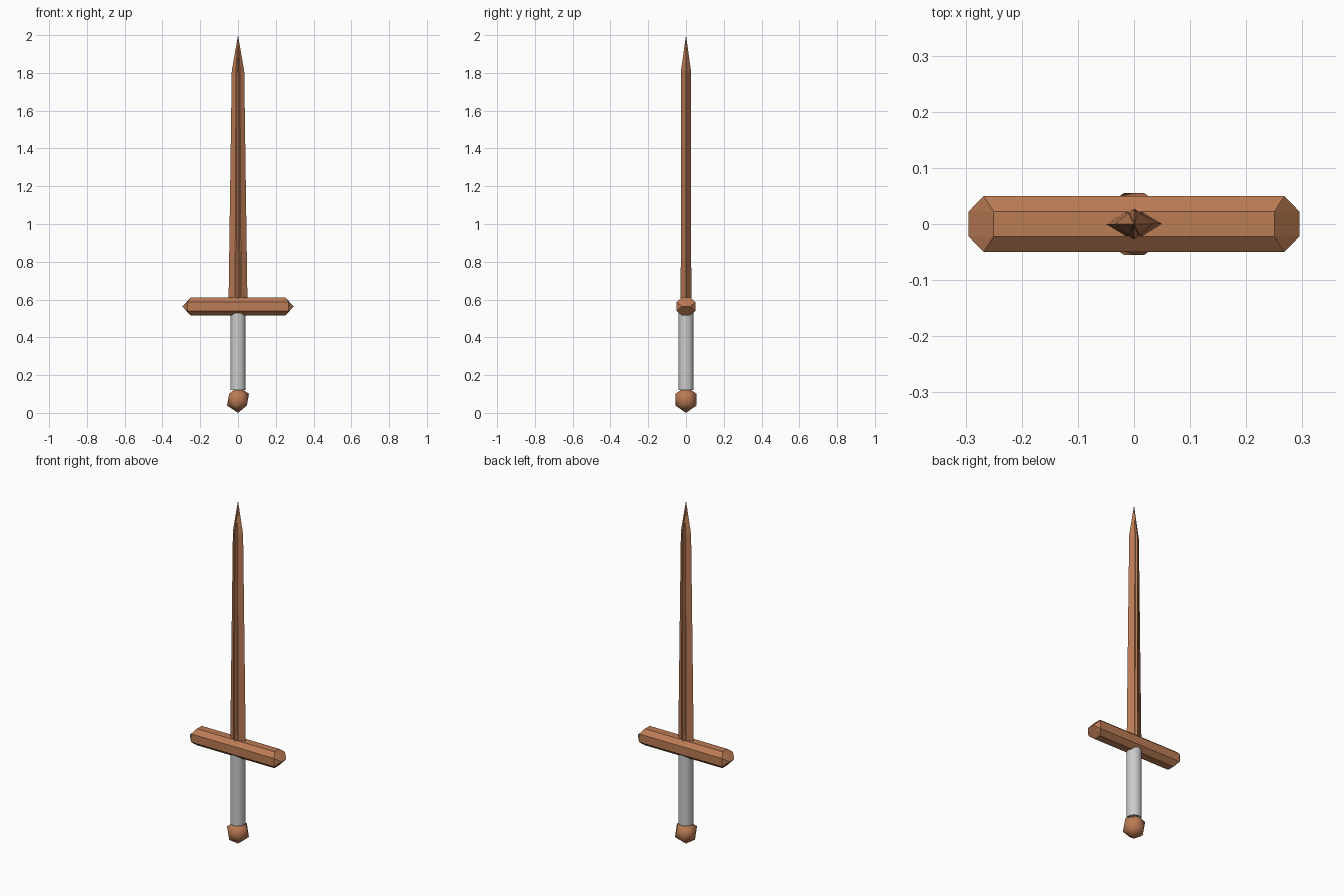
import bpy, bmesh
from mathutils import Matrix

if "Cube" in bpy.data.objects:
    bpy.data.objects.remove(bpy.data.objects["Cube"])

copper = bpy.data.materials.new("copper_brown")
copper.diffuse_color = (0.5, 0.2, 0.09, 1)
copper.use_nodes = True
copper.node_tree.nodes["Principled BSDF"].inputs["Base Color"].default_value = copper.diffuse_color


def finish(name, bm, mat=None, smooth=False):
    bmesh.ops.recalc_face_normals(bm, faces=bm.faces)
    me = bpy.data.meshes.new(name)
    bm.to_mesh(me)
    bm.free()
    ob = bpy.data.objects.new(name, me)
    bpy.context.collection.objects.link(ob)
    if mat:
        me.materials.append(mat)
    if smooth:
        bpy.context.view_layer.objects.active = ob
        ob.select_set(True)
        bpy.ops.object.shade_smooth_by_angle(angle=0.8)
        ob.select_set(False)
    return ob


def bridge(bm, a, b):
    n = len(a)
    for i in range(n):
        j = (i + 1) % n
        bm.faces.new((a[i], a[j], b[j], b[i]))


# Blade: ridged diamond section, tapering to a point
quarter = [(0.05, 0), (0.016, 0.021), (0.010, 0.021), (0, 0.028)]
half = quarter + [(-x, y) for x, y in quarter[-2::-1]]
section = half + [(x, -y) for x, y in half[-2:0:-1]]
bm = bmesh.new()
rings = [[bm.verts.new((x * s, y * t, z)) for x, y in section]
         for z, s, t in ((0.59, 1, 1), (1.81, 0.66, 0.95))]
bridge(bm, *rings)
bm.faces.new(rings[0])
tip = bm.verts.new((0, 0, 2))
for i, v in enumerate(rings[1]):
    bm.faces.new((v, rings[1][(i + 1) % len(section)], tip))
finish("blade", bm, copper)

# Crossguard: octagonal bar with ends chamfered to a short edge
ZC = 0.563
octagon = [(0.05, 0.024), (0.022, 0.048), (-0.022, 0.048), (-0.05, 0.024),
           (-0.05, -0.024), (-0.022, -0.048), (0.022, -0.048), (0.05, -0.024)]
bm = bmesh.new()
ends = []
for s in (-1, 1):
    r = [bm.verts.new((s * (0.268 if abs(y) > 0.03 else 0.25), y, ZC + z))
         for y, z in octagon]
    front, back = [bm.verts.new((s * 0.295, y, ZC)) for y in (-0.022, 0.022)]
    for f in ((r[0], r[1], back), (r[1], r[2], front, back), (r[2], r[3], front),
              (r[3], r[4], front), (r[4], r[5], front), (r[5], r[6], back, front),
              (r[6], r[7], back), (r[7], r[0], back)):
        bm.faces.new(f)
    ends.append(r)
bridge(bm, *ends)
finish("crossguard", bm, copper)

# Grip: smooth cylinder
bm = bmesh.new()
bmesh.ops.create_cone(bm, cap_ends=True, segments=32, radius1=0.04, radius2=0.04,
                      depth=0.41, matrix=Matrix.Translation((0, 0, 0.325)))
finish("grip", bm, smooth=True)

# Pommel: icosahedron standing on its point
bm = bmesh.new()
bmesh.ops.create_icosphere(bm, subdivisions=1, radius=1,
                           matrix=Matrix.Translation((0, 0, 0.07))
                           @ Matrix.Diagonal((0.065, 0.065, 0.07, 1)))
finish("pommel", bm, copper, smooth=True)
